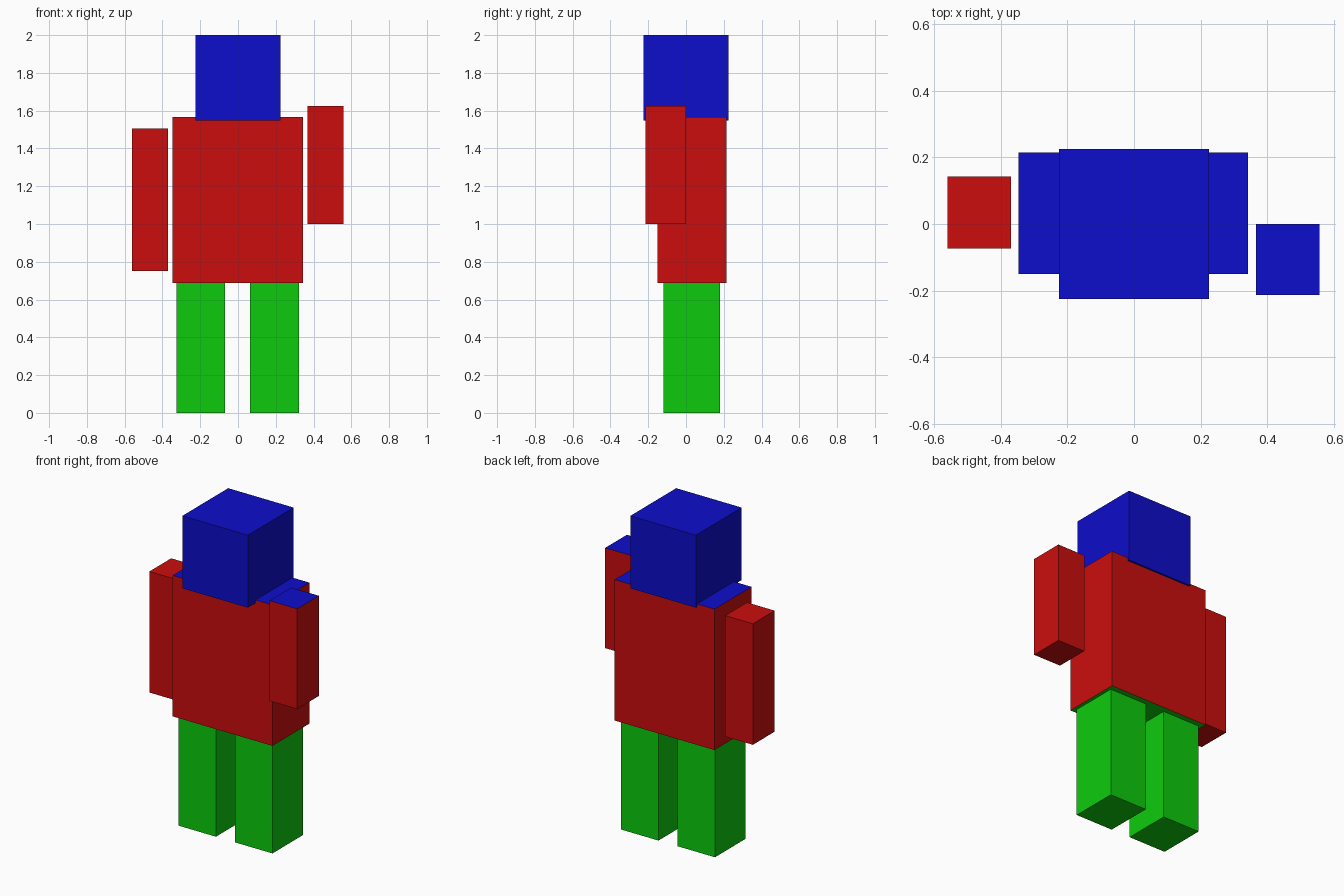
import bpy
import bmesh
from mathutils import Vector

if "Cube" in bpy.data.objects:
    bpy.data.objects.remove(bpy.data.objects["Cube"])


def make_material(name, rgb):
    mat = bpy.data.materials.new(name)
    mat.diffuse_color = (*rgb, 1.0)
    mat.use_nodes = True
    mat.node_tree.nodes["Principled BSDF"].inputs["Base Color"].default_value = mat.diffuse_color
    return mat


RED = make_material("red", (0.6, 0.004, 0.004))
GREEN = make_material("green", (0.004, 0.6, 0.004))
BLUE = make_material("blue", (0.004, 0.004, 0.6))


def box(name, low, high, side, top=None, bottom=None):
    """Box between two corners; top and bottom faces may have their own colour."""
    low, high = Vector(low), Vector(high)
    bm = bmesh.new()
    bmesh.ops.create_cube(bm, size=1.0)
    for v in bm.verts:
        v.co = [(a + b) / 2 + c * (b - a) for a, b, c in zip(low, high, v.co)]
    bm.normal_update()
    mats = [side, top or side, bottom or side]
    for f in bm.faces:
        f.material_index = 1 if f.normal.z > 0.5 else 2 if f.normal.z < -0.5 else 0
    mesh = bpy.data.meshes.new(name)
    for m in mats:
        mesh.materials.append(m)
    bm.to_mesh(mesh)
    bm.free()
    obj = bpy.data.objects.new(name, mesh)
    bpy.context.collection.objects.link(obj)
    return obj


# Head, sunk slightly into the torso
box("head", (-0.226, -0.226, 1.548), (0.226, 0.226, 2.0), BLUE)

# Torso with blue shoulders and green underside
box("torso", (-0.347, -0.15, 0.688), (0.343, 0.215, 1.567), RED, top=BLUE, bottom=GREEN)

# Arms: one hanging, one raised forward
box("left_arm", (-0.561, -0.073, 0.75), (-0.37, 0.142, 1.505), RED)
box("right_arm", (0.367, -0.214, 1.0), (0.558, 0.0, 1.625), RED, top=BLUE)

# Legs
for name, x0, x1 in (("left_leg", -0.326, -0.068), ("right_leg", 0.064, 0.322)):
    box(name, (x0, -0.12, 0.0), (x1, 0.18, 0.688), GREEN)
